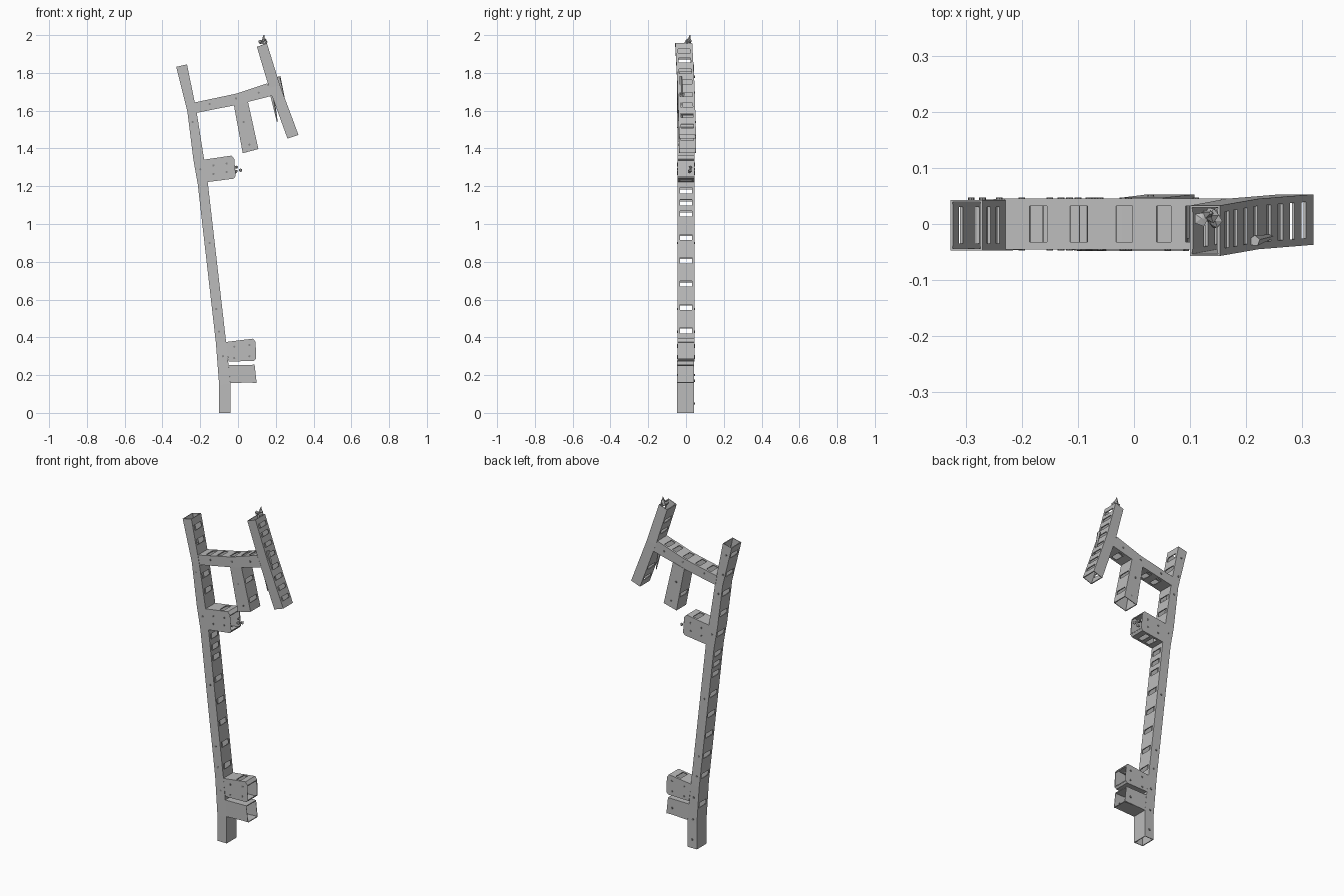
import bpy, bmesh, math, random
from mathutils import Vector

if "Cube" in bpy.data.objects:
    bpy.data.objects.remove(bpy.data.objects["Cube"])

random.seed(4)


def material(name, v):
    m = bpy.data.materials.new(name)
    m.diffuse_color = (v, v, v, 1)
    m.use_nodes = True
    m.node_tree.nodes["Principled BSDF"].inputs["Base Color"].default_value = m.diffuse_color
    return m


GREY = material("plain grey", 0.5)
DARK = material("bolt hole grey", 0.25)


def finish(name, bm, mat):
    me = bpy.data.meshes.new(name)
    bm.to_mesh(me)
    bm.free()
    ob = bpy.data.objects.new(name, me)
    bpy.context.collection.objects.link(ob)
    me.materials.append(mat)
    return ob


def beam(name, stations, slots_l=(), slots_r=(), slot=0.03, half=0.045, cap=False):
    """Hollow box beam. Station: left x, z, right x, z, y centre. Slots are distances along it."""
    pos = [0.0]
    for a, b in zip(stations, stations[1:]):
        mid = lambda s: Vector(((s[0] + s[2]) / 2, (s[1] + s[3]) / 2))
        pos.append(pos[-1] + (mid(b) - mid(a)).length)
    end = pos[-1]
    cuts = set(pos)
    for c in list(slots_l) + list(slots_r):
        cuts |= {c - slot / 2, c + slot / 2}
    cuts = sorted(c for c in cuts if 0 <= c <= end)

    def at(d):
        for i in range(len(pos) - 1):
            if d <= pos[i + 1] + 1e-9:
                f = (d - pos[i]) / (pos[i + 1] - pos[i])
                return [p + (q - p) * f for p, q in zip(stations[i], stations[i + 1])]

    bm = bmesh.new()
    rings = []
    w = half * 0.72
    for c in cuts:
        lx, lz, rx, rz, yc = at(c)
        rings.append([bm.verts.new((x, yc + y, z)) for x, z, y in (
            (lx, lz, -half), (rx, rz, -half), (rx, rz, -w), (rx, rz, w),
            (rx, rz, half), (lx, lz, half), (lx, lz, w), (lx, lz, -w))])
    for k, (a, b) in enumerate(zip(rings, rings[1:])):
        m = (cuts[k] + cuts[k + 1]) / 2
        for i in range(8):
            holes = slots_r if i == 2 else slots_l if i == 6 else ()
            if any(abs(m - h) < slot / 2 for h in holes):
                continue
            j = (i + 1) % 8
            bm.faces.new((a[i], a[j], b[j], b[i]))
    if cap:  # end plate with an opening in it
        f = bm.faces.new(rings[-1])
        bmesh.ops.inset_individual(bm, faces=[f], thickness=0.02)
        bmesh.ops.delete(bm, geom=[f], context='FACES')
    ob = finish(name, bm, GREY)
    s = ob.modifiers.new("wall", 'SOLIDIFY')
    s.thickness = 0.005
    s.offset = -1
    return ob


# Long post, slightly bowed
beam("long_post", [
    (-0.10, 0.0, -0.04, 0.0, -0.003), (-0.10, 0.15, -0.04, 0.155, -0.003),
    (-0.117, 0.37, -0.063, 0.375, 0), (-0.213, 1.21, -0.16, 1.22, 0),
    (-0.236, 1.34, -0.18, 1.345, 0), (-0.268, 1.595, -0.22, 1.60, -0.002),
    (-0.327, 1.832, -0.27, 1.845, -0.002)],
    slots_l=[0.2 + 0.06] + [0.435 + 0.124 * i for i in range(12)] + [1.115],
    slots_r=[0.435 + 0.124 * i for i in range(7)] + [1.115, 1.44, 1.53, 1.72, 1.80])

# Cross bar
beam("cross_bar", [
    (-0.232, 1.643, -0.222, 1.588, 0), (-0.01, 1.69, -0.02, 1.628, 0),
    (0.155, 1.745, 0.185, 1.68, 0)],
    slots_l=[0.06, 0.13, 0.21, 0.29, 0.35], slots_r=[0.08, 0.15, 0.34])

# Hanging post under the cross bar
beam("hanging_post", [
    (0.025, 1.375, 0.108, 1.397, 0.008), (-0.022, 1.63, 0.052, 1.65, 0.002)],
    slots_r=[0.06, 0.17], slots_l=[0.09], slot=0.025)

# Slanted short post
beam("slanted_post", [
    (0.262, 1.452, 0.32, 1.472, 0.008), (0.165, 1.72, 0.222, 1.735, 0.0),
    (0.10, 1.938, 0.153, 1.957, -0.012)],
    slots_l=[0.05, 0.12, 0.36, 0.43], slot=0.024,
    slots_r=[0.05, 0.11, 0.17, 0.23, 0.30, 0.36, 0.42, 0.47])

# Side blocks
beam("upper_block", [
    (-0.185, 1.34, -0.165, 1.222, 0), (-0.035, 1.362, -0.022, 1.24, 0),
    (-0.02, 1.345, -0.012, 1.255, 0)], slots_r=[0.05, 0.10], slots_l=[0.1], cap=True)
beam("lower_block_top", [
    (-0.066, 0.375, -0.05, 0.272, 0), (0.08, 0.393, 0.085, 0.275, 0),
    (0.093, 0.375, 0.096, 0.288, 0)], slots_l=[0.09], cap=True)
beam("lower_block_bottom", [
    (-0.05, 0.253, -0.04, 0.157, -0.003), (0.088, 0.255, 0.098, 0.163, -0.003)], cap=True)


# Ragged scraps
def scrap(name, points, radius):
    bm = bmesh.new()
    for p in points:
        r = bmesh.ops.create_icosphere(bm, subdivisions=1, radius=radius)
        for v in r['verts']:
            v.co = v.co * random.uniform(0.6, 1.1) + Vector(p)
    finish(name, bm, GREY)


def sliver(name, a, b, radius):
    a, b = Vector(a), Vector(b)
    bm = bmesh.new()
    bmesh.ops.create_cone(bm, cap_ends=True, segments=5, radius1=radius,
                          radius2=radius * 0.2, depth=(b - a).length)
    q = (b - a).to_track_quat('Z', 'Y')
    for v in bm.verts:
        v.co = q @ v.co + (a + b) / 2
    finish(name, bm, GREY)


scrap("top_scrap", [(0.12, 0.01, 1.963), (0.137, 0.015, 1.97), (0.145, 0.005, 1.96)], 0.016)
sliver("top_tip", (0.132, 0.015, 1.955), (0.137, 0.02, 2.0), 0.013)
scrap("block_scrap", [(-0.012, 0.02, 1.28), (-0.01, 0.025, 1.30), (0.014, 0.02, 1.285)], 0.012)
sliver("hanging_sliver", (0.178, -0.02, 1.69), (0.208, -0.02, 1.54), 0.012)
sliver("post_sliver", (0.215, -0.03, 1.78), (0.255, -0.02, 1.62), 0.010)

# Small bolt holes on the front and back plates
bm = bmesh.new()
for x, z in [(-0.07, 0.05), (-0.075, 0.17), (-0.08, 0.30), (-0.10, 0.43), (-0.115, 0.55),
             (-0.125, 0.9), (-0.20, 1.29), (-0.24, 1.54), (-0.27, 1.66), (-0.29, 1.78),
             (-0.02, 0.29), (-0.02, 0.35), (0.06, 0.30), (0.06, 0.36), (0.06, 0.20),
             (-0.13, 1.31), (-0.13, 1.265), (-0.06, 1.32), (-0.06, 1.275),
             (-0.15, 1.635), (-0.01, 1.665), (0.11, 1.695), (0.03, 1.54), (0.06, 1.42)]:
    if x == -0.125:
        x = -0.15
    for side in (-1, 1):
        r = bmesh.ops.create_cone(bm, cap_ends=True, segments=8, radius1=0.006,
                                  radius2=0.006, depth=0.004)
        shift = 0.006 if (x, z) in ((0.03, 1.54), (0.06, 1.42)) else 0
        for v in r['verts']:
            v.co = Vector((v.co.x + x, side * 0.045 + shift + v.co.z, v.co.y + z))
finish("bolt_holes", bm, DARK)
